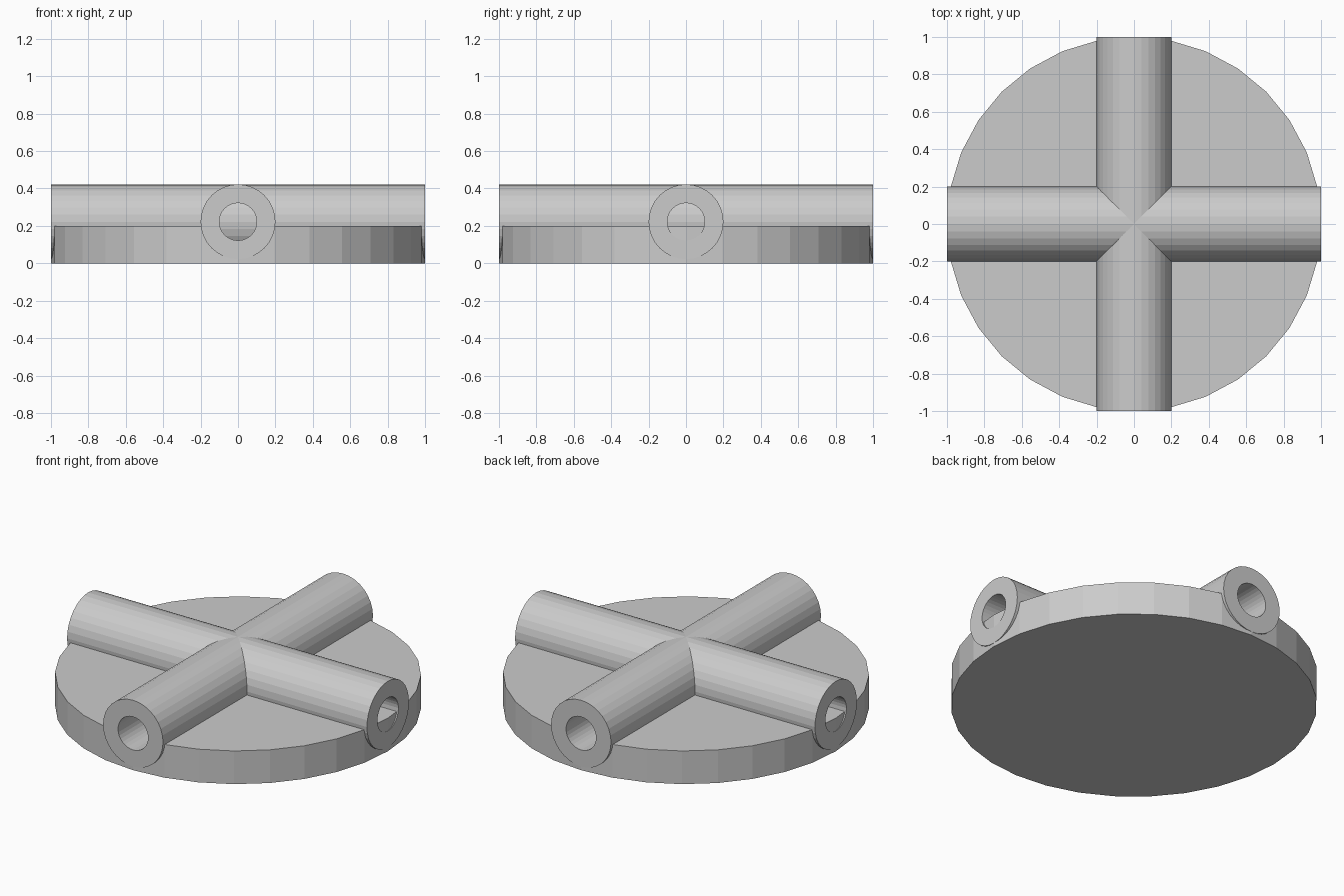
import bpy, bmesh
from math import pi, sin, cos
from mathutils import Matrix

if "Cube" in bpy.data.objects:
    bpy.data.objects.remove(bpy.data.objects["Cube"])

SIDES = 32
AXIS_Z = 0.222
# rotations that lay a z-aligned part along x or y
LAY = {"x": Matrix.Rotation(pi / 2, 4, 'Y'), "y": Matrix.Rotation(pi / 2, 4, 'X')}


def finish(name, bm, matrix):
    bm.transform(matrix)
    bmesh.ops.recalc_face_normals(bm, faces=bm.faces)
    mesh = bpy.data.meshes.new(name)
    bm.to_mesh(mesh)
    bm.free()
    obj = bpy.data.objects.new(name, mesh)
    bpy.context.collection.objects.link(obj)
    return obj


def cylinder(name, radius, depth, matrix):
    bm = bmesh.new()
    bmesh.ops.create_cone(bm, cap_ends=True, segments=SIDES, radius1=radius,
                          radius2=radius, depth=depth)
    return finish(name, bm, matrix)


def tube(name, outer, inner, length, matrix):
    bm = bmesh.new()
    section = [(outer, -length / 2), (outer, length / 2),
               (inner, length / 2), (inner, -length / 2)]
    rings = [[bm.verts.new((r * cos(2 * pi * i / SIDES), r * sin(2 * pi * i / SIDES), z))
              for i in range(SIDES)] for r, z in section]
    for k in range(4):
        a, b = rings[k], rings[(k + 1) % 4]
        for i in range(SIDES):
            j = (i + 1) % SIDES
            bm.faces.new((a[i], a[j], b[j], b[i]))
    return finish(name, bm, matrix)


# round base plate
base = cylinder("base_disc", 1.0, 0.2, Matrix.Translation((0, 0, 0.1)))

# two crossing pipes, with their bores cleared out of the base
for axis, lay in LAY.items():
    place = Matrix.Translation((0, 0, AXIS_Z)) @ lay
    tube("pipe_" + axis, 0.2, 0.1, 2.0, place)
    cutter = cylinder("bore_cutter_" + axis, 0.11, 2.2, place)
    cutter.hide_render = True
    cutter.hide_set(True)
    cut = base.modifiers.new("bore_" + axis, 'BOOLEAN')
    cut.operation = 'DIFFERENCE'
    cut.solver = 'EXACT'
    cut.object = cutter
